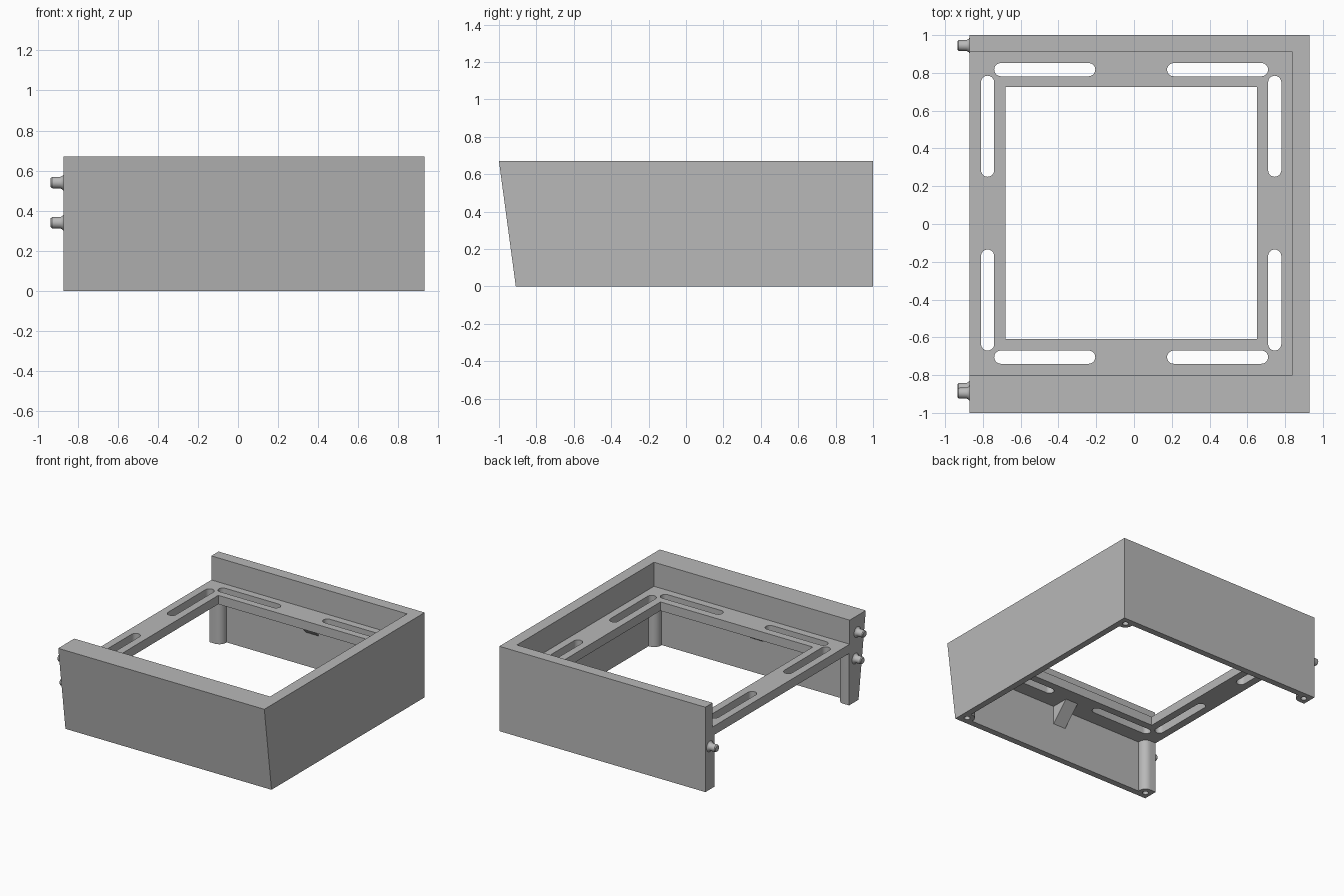
import bpy
import bmesh
from math import cos, sin, pi, radians

old = bpy.data.objects.get("Cube")
if old:
    bpy.data.objects.remove(old, do_unlink=True)

grey = bpy.data.materials.new("plain grey")
grey.use_nodes = True
colour = (0.48, 0.48, 0.48, 1)
grey.diffuse_color = colour
grey.node_tree.nodes["Principled BSDF"].inputs["Base Color"].default_value = colour


def finish(name, bm):
    bmesh.ops.recalc_face_normals(bm, faces=bm.faces[:])
    mesh = bpy.data.meshes.new(name)
    bm.to_mesh(mesh)
    bm.free()
    mesh.materials.append(grey)
    obj = bpy.data.objects.new(name, mesh)
    bpy.context.collection.objects.link(obj)
    return obj


def prism(name, points, offset):
    """Extrude a closed loop of 3D points along an offset."""
    bm = bmesh.new()
    face = bm.faces.new([bm.verts.new(p) for p in points])
    new = bmesh.ops.extrude_face_region(bm, geom=[face])["geom"]
    verts = [v for v in new if isinstance(v, bmesh.types.BMVert)]
    bmesh.ops.translate(bm, verts=verts, vec=offset)
    return finish(name, bm)


def block(name, x0, x1, y0, y1, z0, z1):
    loop = [(x0, y0, z0), (x1, y0, z0), (x1, y1, z0), (x0, y1, z0)]
    return prism(name, loop, (0, 0, z1 - z0))


def arc(cx, cy, r, start, sweep, steps):
    return [(cx + r * cos(start + sweep * i / steps),
             cy + r * sin(start + sweep * i / steps)) for i in range(steps + 1)]


def upright(name, outline, z0, z1):
    return prism(name, [(x, y, z0) for x, y in outline], (0, 0, z1 - z0))


def combine(target, tool, operation):
    """Apply a boolean and remove the tool."""
    mod = target.modifiers.new("combine", "BOOLEAN")
    mod.operation = operation
    mod.solver = "EXACT"
    mod.object = tool
    tool.hide_render = True
    bpy.context.view_layer.update()
    graph = bpy.context.evaluated_depsgraph_get()
    mesh = bpy.data.meshes.new_from_object(target.evaluated_get(graph))
    target.modifiers.clear()
    target.data = mesh
    bpy.data.objects.remove(tool, do_unlink=True)


LEFT, RIGHT, TOP = -0.87, 0.93, 0.67
SHELF_LOW, SHELF_TOP = 0.41, 0.48

# Housing: solid with a leaning front, hollowed above and below the shelf
side = [(LEFT, -0.91, 0), (LEFT, 1, 0), (LEFT, 1, TOP), (LEFT, -1, TOP)]
housing = prism("housing", side, (RIGHT - LEFT, 0, 0))
for cut in (
    block("upper_cut", -1, 0.84, -0.8, 0.91, SHELF_TOP, 1),
    block("lower_cut", -1, 0.88, -0.86, 0.95, -0.1, SHELF_LOW),
    block("opening_cut", -0.68, 0.65, -0.61, 0.725, 0.2, 0.6),
):
    combine(housing, cut, "DIFFERENCE")

# Rounded slots in the shelf, two per side
r = 0.035
for y in (0.817, -0.705):
    for x0, x1 in ((-0.74, -0.205), (0.175, 0.71)):
        outline = arc(x1 - r, y, r, -pi / 2, pi, 12) + arc(x0 + r, y, r, pi / 2, pi, 12)
        combine(housing, upright("slot_cut", outline, 0.38, 0.52), "DIFFERENCE")
for x in (-0.775, 0.745):
    for y0, y1 in ((-0.67, -0.135), (0.25, 0.785)):
        outline = arc(x, y1 - r, r, 0, pi, 12) + arc(x, y0 + r, r, pi, pi, 12)
        combine(housing, upright("slot_cut", outline, 0.38, 0.52), "DIFFERENCE")

# Corner posts under the shelf, each with a screw hole
for x, end, start in ((-0.82, LEFT, -pi / 2), (0.87, 0.91, pi / 2)):
    for y in (-0.848, 0.94):
        pr = 0.056
        outline = arc(x, y, pr, start, pi, 16)
        outline += [(end, outline[-1][1]), (end, outline[0][1])]
        combine(housing, upright("post", outline, 0, 0.44), "UNION")
        hole = arc(x, y, 0.022, 0, 2 * pi, 20)[:-1]
        combine(housing, upright("hole_cut", hole, -0.05, 0.2), "DIFFERENCE")

# Sloped braces between shelf and long walls
for name, wall, way in (("front_brace", -0.865, 1), ("back_brace", 0.955, -1)):
    x = -0.07
    loop = [(x, wall, 0.26), (x, wall + 0.15 * way, SHELF_LOW + 0.005),
            (x, wall, SHELF_LOW + 0.005)]
    prism(name, loop, (0.11, 0, 0))


# Locating pins on the open end, flared at the root
def pin(name, y, z):
    profile = [(0.01, 0.042), (0, 0.042), (-0.006, 0.034), (-0.016, 0.029),
               (-0.058, 0.028), (-0.065, 0.022)]
    bm = bmesh.new()
    rings = [[bm.verts.new((LEFT + dx, y + b, z + a))
              for a, b in arc(0, 0, rad, 0, 2 * pi, 24)[:-1]] for dx, rad in profile]
    for one, two in zip(rings, rings[1:]):
        for i in range(24):
            j = (i + 1) % 24
            bm.faces.new((one[i], one[j], two[j], two[i]))
    bm.faces.new(rings[0])
    bm.faces.new(rings[-1])
    return finish(name, bm)


pin("front_upper_pin", -0.895, 0.54)
pin("front_lower_pin", -0.87, 0.34)
pin("back_pin", 0.945, 0.34)

# Smooth curved faces, keep hard edges
bpy.ops.object.select_all(action="DESELECT")
for obj in bpy.context.collection.objects:
    if obj.type == "MESH":
        obj.select_set(True)
        bpy.context.view_layer.objects.active = obj
bpy.ops.object.shade_smooth_by_angle(angle=radians(30))
